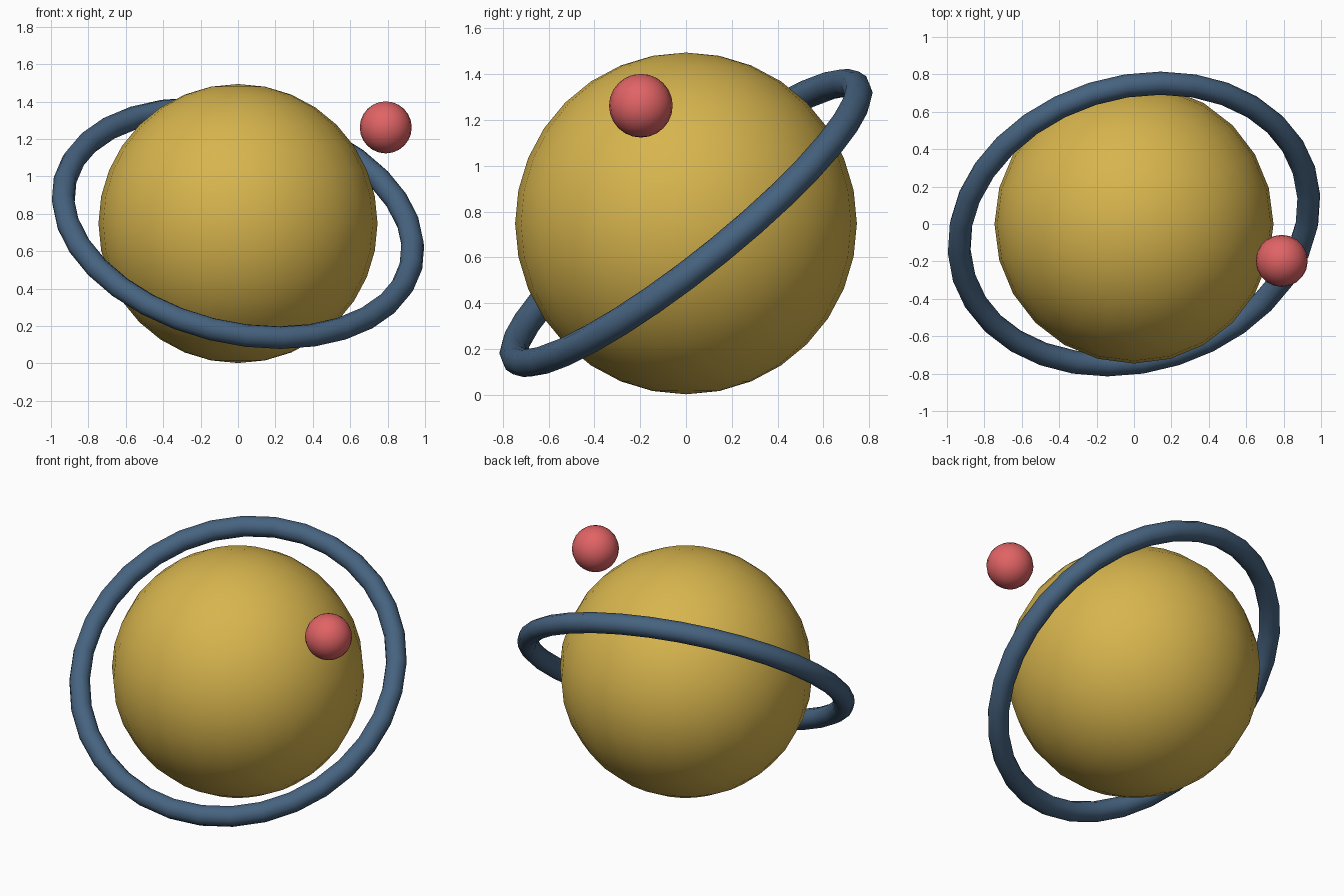
import bpy
from mathutils import Matrix

if "Cube" in bpy.data.objects:
    bpy.data.objects.remove(bpy.data.objects["Cube"])


def material(name, rgb):
    m = bpy.data.materials.new(name)
    m.diffuse_color = (*rgb, 1)
    m.use_nodes = True
    m.node_tree.nodes["Principled BSDF"].inputs["Base Color"].default_value = m.diffuse_color
    return m


def finish(name, mat):
    obj = bpy.context.object
    obj.name = name
    obj.data.materials.append(mat)
    bpy.ops.object.shade_smooth()
    return obj


def ball(name, mat, loc, radius, segments, rings):
    bpy.ops.mesh.primitive_uv_sphere_add(
        segments=segments, ring_count=rings, radius=radius, location=loc)
    return finish(name, mat)


yellow = material("ochre yellow", (0.68, 0.46, 0.075))
blue = material("slate blue", (0.062, 0.125, 0.215))
red = material("coral red", (0.75, 0.125, 0.13))

CENTRE = (0, 0, 0.748)

# Large central ball and small satellite
ball("planet", yellow, CENTRE, 0.746, 24, 16)
ball("moon", red, (0.79, -0.197, 1.262), 0.139, 20, 12)

# Tilted ring around the ball
bpy.ops.mesh.primitive_torus_add(
    major_segments=32, minor_segments=10,
    major_radius=0.953, minor_radius=0.062)
ring = finish("ring", blue)
ring.matrix_world = (Matrix.Translation((0, 0, 0.75))
                     @ Matrix.Rotation(0.245, 4, 'Y')
                     @ Matrix.Rotation(0.66, 4, 'X'))
